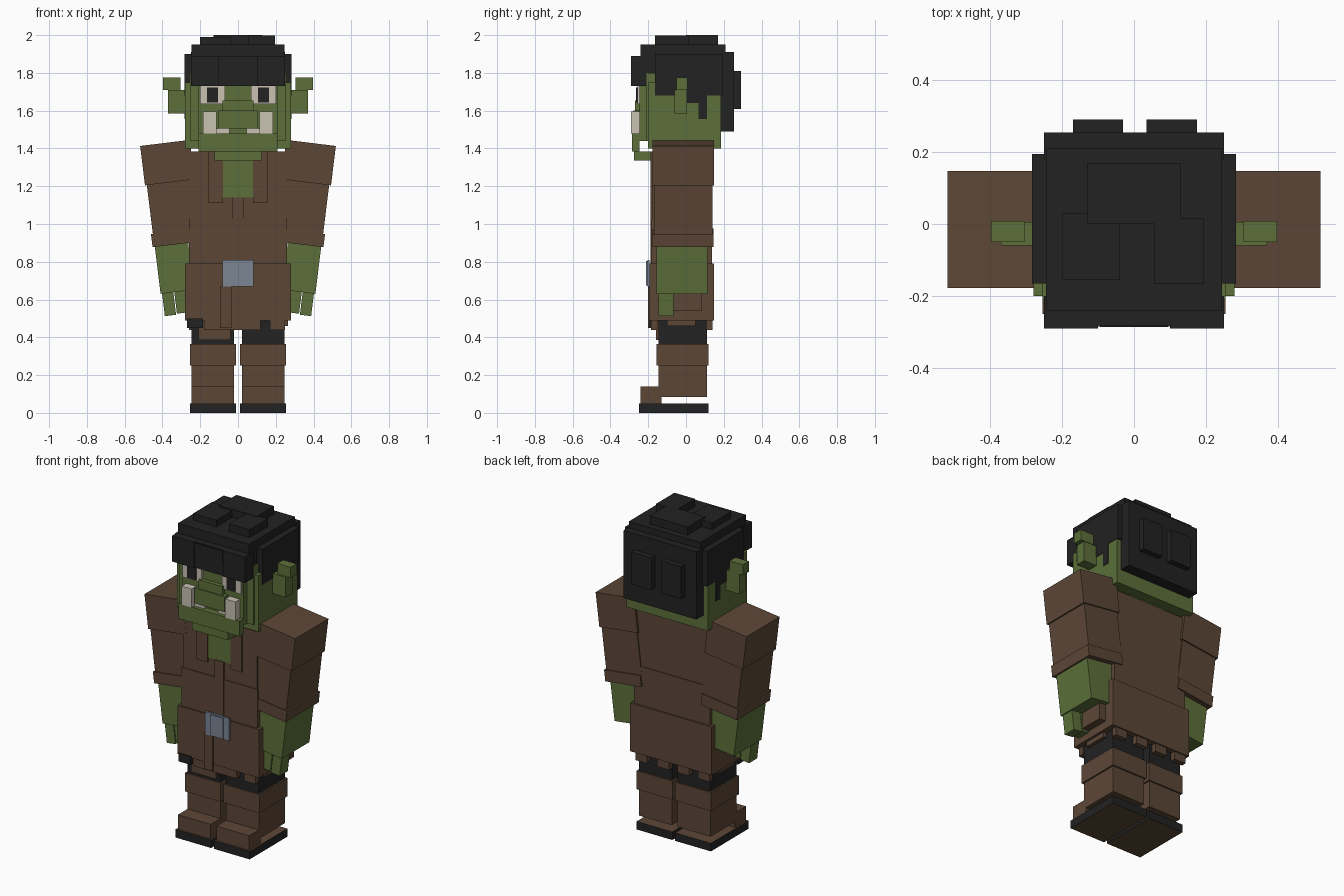
import bpy, bmesh, math
from mathutils import Matrix, Vector

cube = bpy.data.objects.get("Cube")
if cube:
    bpy.data.objects.remove(cube, do_unlink=True)


def material(name, red, grn, blue):
    linear = (red, grn, blue, 1)
    made = bpy.data.materials.new(name)
    made.use_nodes = True
    made.diffuse_color = linear
    made.node_tree.nodes["Principled BSDF"].inputs["Base Color"].default_value = linear
    return made


brown = material("leather brown", .107, .063, .037)
green = material("skin green", .107, .162, .042)
black = material("hair black", .016, .016, .016)
cream = material("tusk cream", .59, .54, .45)
steel = material("buckle steel", .2, .24, .3)


class Block:
    """Box spanning a (low, high) range on each axis; a twin is mirrored to the right."""

    def __init__(self, name, mat, x, y, z, twin=False, place=Matrix()):
        self.x, self.y, self.z = x, y, z
        self.objects = []
        for side in (("left_", "right_") if twin else ("",)):
            bm = bmesh.new()
            bmesh.ops.create_cube(bm, size=1)
            for v in bm.verts:
                v.co = place @ Vector([r[c > 0] for c, r in zip(v.co, (x, y, z))])
            if side == "right_":
                bmesh.ops.scale(bm, vec=(-1, 1, 1), verts=bm.verts)
                bmesh.ops.reverse_faces(bm, faces=bm.faces)
            mesh = bpy.data.meshes.new(side + name)
            bm.to_mesh(mesh)
            bm.free()
            mesh.materials.append(mat)
            ob = bpy.data.objects.new(side + name, mesh)
            bpy.context.collection.objects.link(ob)
            self.objects.append(ob)


def mid(half):
    return (-half, half)


def grow(span, amount):
    return (span[0] - amount, span[1] + amount)


def above(part, height):
    return (part.z[1], part.z[1] + height)


def below(part, height):
    return (part.z[0] - height, part.z[0])


def front(part, depth):
    return (part.y[0] - depth, part.y[0])


def back(part, depth):
    return (part.y[1], part.y[1] + depth)


def beside(part, width):
    return (part.x[1], part.x[1] + width)


# Boots and legs; the soles are dark on the rim only
sole = Block("sole", black, x=(.01, .255), y=(-.25, .12), z=(0, .05), twin=True)
for ob in sole.objects:
    ob.data.materials.append(brown)
    for face in ob.data.polygons:
        face.material_index = int(abs(face.normal.z) > .5)
toe = Block("boot_toe", brown, x=grow(sole.x, -.01), y=(-.24, -.13), z=above(sole, .09), twin=True)
shaft = Block("boot_shaft", brown, x=toe.x, y=(-.145, .11), z=(.085, .25), twin=True)
cuff = Block("boot_cuff", brown, x=sole.x, y=grow(shaft.y, .01), z=above(shaft, .115), twin=True)
thigh = Block("thigh", black, x=toe.x, y=shaft.y, z=above(cuff, .2), twin=True)
Block("thigh_flap", brown, x=(-.21, -.04), y=front(thigh, .015), z=(.385, .5))
Block("hip_patch", black, x=(-.27, -.185), y=(-.2, -.12), z=(.45, .5))

# Tunic
skirt = Block("tunic_skirt", brown, x=mid(.28), y=(-.192, .148), z=(.49, .79))
waist = Block("tunic_waist", brown, x=mid(.26), y=grow(skirt.y, -.01), z=above(skirt, .24))
chest = Block("tunic_chest", brown, x=mid(.255), y=grow(waist.y, -.005), z=above(waist, .355))
for start, width in ((-.18, .3), (.17, .08)):
    Block("front_hem", brown, x=(start, start + width), y=(-.185, -.15), z=below(skirt, .05))
for start in (-.26, -.12, .02, .17):
    Block("back_hem", brown, x=(start, start + .08), y=back(thigh, .03), z=below(skirt, .05))
Block("side_hem", brown, x=beside(thigh, .02), y=(-.1, .05), z=below(skirt, .03), twin=True)
Block("front_seam", brown, x=mid(.03), y=front(chest, .01), z=(.79, 1.14))
Block("belt_tail", brown, x=(-.095, -.035), y=front(skirt, .008), z=(.45, .67))
collar = Block("collar_strap", brown, x=(.08, .155), y=front(chest, .01), z=(1.11, 1.385), twin=True)
Block("bare_chest", green, x=mid(.08), y=front(chest, .005), z=(1.14, 1.385))
buckle = Block("buckle", steel, x=mid(.083), y=front(skirt, .013), z=(.67, .81))
Block("buckle_face", steel, x=mid(.045), y=front(buckle, .007), z=grow(buckle.z, -.005))
Block("side_pouch", brown, x=beside(skirt, .045), y=(-.07, .085), z=(.54, .66))

# Arms hang from the outer shoulder corner and tilt inward
tilt = Matrix.Translation((.518, 0, 1.413)) @ Matrix.Rotation(math.radians(7), 4, "Y")


def arm_part(name, mat, x, y, z):
    return Block(name, mat, x, y, z, twin=True, place=tilt)


shoulder = arm_part("shoulder", brown, x=(-.265, 0), y=(-.178, .147), z=(-.21, 0))
sleeve = arm_part("sleeve", brown, x=grow(shoulder.x, -.01), y=grow(shoulder.y, -.008), z=below(shoulder, .26))
wrist = arm_part("sleeve_cuff", brown, x=(-.25, 0), y=grow(sleeve.y, .007), z=below(sleeve, .07))
hand = arm_part("hand", green, x=(-.19, -.012), y=(-.155, .115), z=below(wrist, .25))
for name, start, length in (("outer_finger", -.08, .12), ("inner_finger", -.145, .115)):
    arm_part(name, green, x=(start, start + .06), y=(-.145, -.065), z=below(hand, length))
arm_part("thumb", green, x=(-.185, -.15), y=(-.12, -.06), z=below(hand, .06))

# Head and ears
head = Block("head", green, x=mid(.28), y=(-.2, .185), z=(1.4, 1.75))
Block("neck", green, x=mid(.13), y=(-.16, .12), z=below(head, .06))
Block("brow", green, x=mid(.255), y=(-.21, .1), z=(1.44, 1.8))
face = Block("face", green, x=mid(.21), y=front(head, .045), z=(1.44, 1.74))
ear = Block("ear", green, x=beside(head, .09), y=(-.06, .005), z=(1.585, 1.71), twin=True)
Block("ear_tip", green, x=(.305, .397), y=(-.05, .008), z=above(ear, .065), twin=True)

# Face
jaw = Block("jaw", green, x=face.x, y=front(face, .04), z=(1.385, 1.48))
Block("chin", green, x=mid(.125), y=(-.275, -.15), z=below(jaw, .05))
snout = Block("snout", green, x=mid(.103), y=front(face, .033), z=(1.505, 1.6))
Block("nose", green, x=mid(.083), y=front(face, .025), z=above(snout, .055))
Block("tusk", cream, x=(.115, .185), y=front(face, .045), z=above(jaw, .115), twin=True)
Block("small_tooth", cream, x=(.045, .115), y=front(face, .017), z=above(jaw, .025), twin=True)
eye = Block("eye", cream, x=(.07, .2), y=front(face, .013), z=(1.635, 1.73), twin=True)
Block("pupil", black, x=(.105, .165), y=front(eye, .006), z=grow(eye.z, -.007), twin=True)

# Hair
cap = Block("hair_cap", black, x=mid(.245), y=(-.24, .21), z=(1.76, 1.95))
fringe = Block("hair_fringe", black, x=mid(.25), y=(-.282, -.2), z=(1.73, 1.89))
Block("fringe_middle", black, x=mid(.095), y=front(fringe, .005), z=(1.8, 1.885))
Block("fringe_lock", black, x=(.1, .25), y=front(fringe, .008), z=fringe.z, twin=True)
mane = Block("hair_back", black, x=fringe.x, y=(.18, .255), z=(1.49, 1.91))
lock = Block("hair_side", black, x=(.24, .283), y=(-.165, .195), z=(1.68, 1.9), twin=True)
burn = Block("sideburn", black, x=lock.x, y=(0, .11), z=below(lock, .04), twin=True)
Block("sideburn_tip", black, x=lock.x, y=(.065, .11), z=below(burn, .085), twin=True)
for name, start in (("left_back_tuft", .035), ("right_back_tuft", -.17)):
    Block(name, black, x=(start, start + .14), y=back(mane, .035), z=(1.61, 1.81))
Block("top_tuft", black, x=mid(.13), y=(0, .17), z=above(cap, .05))
Block("left_top_tuft", black, x=(.055, .195), y=(-.165, .015), z=above(cap, .048))
Block("right_top_tuft", black, x=(-.2, -.04), y=(-.155, .03), z=above(cap, .04))
